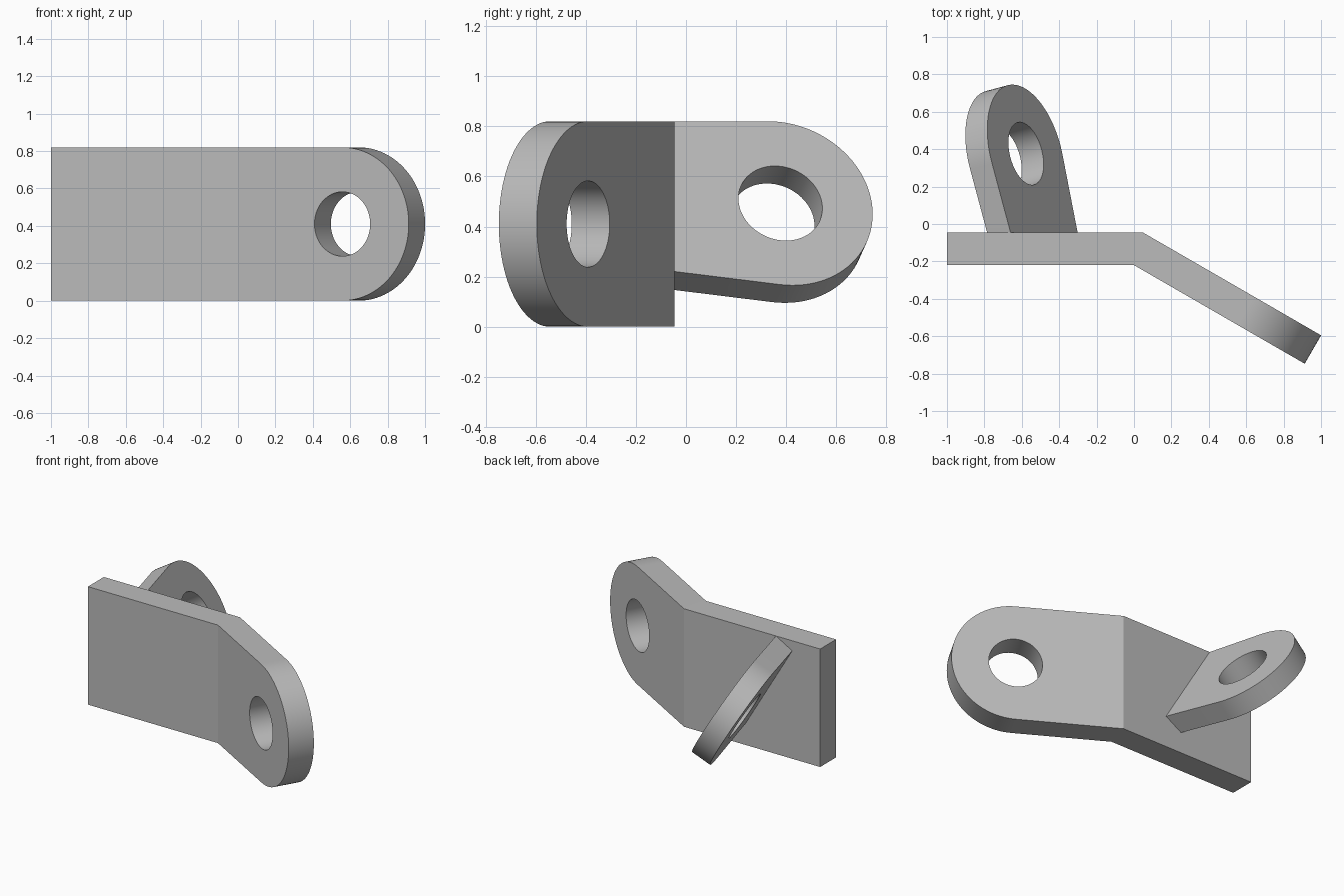
import bpy
import bmesh
from math import sin, cos, tan, radians
from mathutils import Vector, Matrix

if "Cube" in bpy.data.objects:
    bpy.data.objects.remove(bpy.data.objects["Cube"], do_unlink=True)

grey = bpy.data.materials.new("plain grey")
grey.use_nodes = True
colour = (0.5, 0.5, 0.5, 1)
grey.diffuse_color = colour
grey.node_tree.nodes["Principled BSDF"].inputs["Base Color"].default_value = colour


def arc(cx, cy, radius, start, end, steps=48):
    angles = [radians(start + (end - start) * i / steps) for i in range(steps + 1)]
    return [(cx + radius * cos(a), cy + radius * sin(a)) for a in angles]


def slab(name, front, back, panels):
    """Closed plate between two matching outlines, faced with the given panels."""
    bm = bmesh.new()
    f = [bm.verts.new(p) for p in front]
    b = [bm.verts.new(p) for p in back]
    for panel in panels:
        bm.faces.new([f[i] for i in panel])
        bm.faces.new([b[i] for i in reversed(panel)])
    for i in range(len(f)):
        j = (i + 1) % len(f)
        bm.faces.new((f[j], f[i], b[i], b[j]))
    bmesh.ops.recalc_face_normals(bm, faces=bm.faces)
    mesh = bpy.data.meshes.new(name)
    bm.to_mesh(mesh)
    bm.free()
    obj = bpy.data.objects.new(name, mesh)
    bpy.context.collection.objects.link(obj)
    mesh.materials.append(grey)
    return obj


def combine(obj, other, operation):
    mod = obj.modifiers.new(operation.title(), "BOOLEAN")
    mod.operation, mod.solver, mod.object = operation, "EXACT", other
    bpy.context.view_layer.objects.active = obj
    bpy.ops.object.modifier_apply(modifier=mod.name)
    bpy.data.objects.remove(other, do_unlink=True)


def drill(obj, centre, axis, radius):
    bm = bmesh.new()
    turn = Vector(axis).to_track_quat("Z", "Y").to_matrix().to_4x4()
    bmesh.ops.create_cone(bm, cap_ends=True, segments=64, radius1=radius, radius2=radius,
                          depth=0.6, matrix=Matrix.Translation(centre) @ turn)
    mesh = bpy.data.meshes.new("hole_cutter")
    bm.to_mesh(mesh)
    bm.free()
    mesh.materials.append(grey)
    cutter = bpy.data.objects.new("hole_cutter", mesh)
    bpy.context.collection.objects.link(cutter)
    combine(obj, cutter, "DIFFERENCE")


# Bent plate: straight left half, arm folded forward with a round end
HEIGHT, THICK, BEND, HOLE = 0.82, 0.175, radians(30), 0.172
R, REACH = HEIGHT / 2, 0.644
fold = Vector((0, -0.22, 0))
along = Vector((cos(BEND), -sin(BEND), 0))
across = Vector((sin(BEND), cos(BEND), 0))
outline = [(-1, 0), (0, 0)] + arc(REACH, R, R, -90, 90) + [(0, HEIGHT), (-1, HEIGHT)]
front, back = [], []
for l, z in outline:
    up = Vector((0, 0, z))
    front.append(fold + up + (along * l if l > 0 else Vector((l, 0, 0))))
    if l > 0:
        shift = across * THICK
    else:
        shift = Vector((THICK * tan(BEND / 2) if l == 0 else 0, THICK, 0))
    back.append(front[-1] + shift)
last = len(outline) - 1
plate = slab("bent_bracket", front, back, [[0, 1, last - 1, last], list(range(1, last))])
drill(plate, fold + along * REACH + Vector((0, 0, R)), across, HOLE)

# Rear lug: tilted, tapering plate with a round end, rooted in the straight half
corner = Vector((-0.66, -0.045, HEIGHT))
yaw, tilt = radians(15), radians(60)
out = Vector((-sin(yaw), cos(yaw), 0))
down = Vector((cos(tilt) * cos(yaw), cos(tilt) * sin(yaw), -sin(tilt)))
normal = Vector((sin(tilt) * cos(yaw), sin(tilt) * sin(yaw), cos(tilt)))
LUG_R, LUG_OUT, LUG_THICK, TAPER = 0.378, 0.386, 0.14, 8
shape = [(-0.1, 0)] + arc(LUG_OUT, LUG_R, LUG_R, -90, 90 + TAPER)
s, u = shape[-1]
shape.append((s - 0.53 * cos(radians(TAPER)), u - 0.53 * sin(radians(TAPER))))
face = [corner + out * s + down * u for s, u in shape]
lug = slab("rear_lug", face, [p - normal * LUG_THICK for p in face], [list(range(len(face)))])
drill(lug, corner + out * LUG_OUT + down * LUG_R, normal, HOLE)
combine(plate, lug, "UNION")

# Smooth rounds, crisp edges
bpy.ops.object.select_all(action="DESELECT")
plate.select_set(True)
bpy.context.view_layer.objects.active = plate
bpy.ops.object.shade_smooth_by_angle(angle=radians(20))
